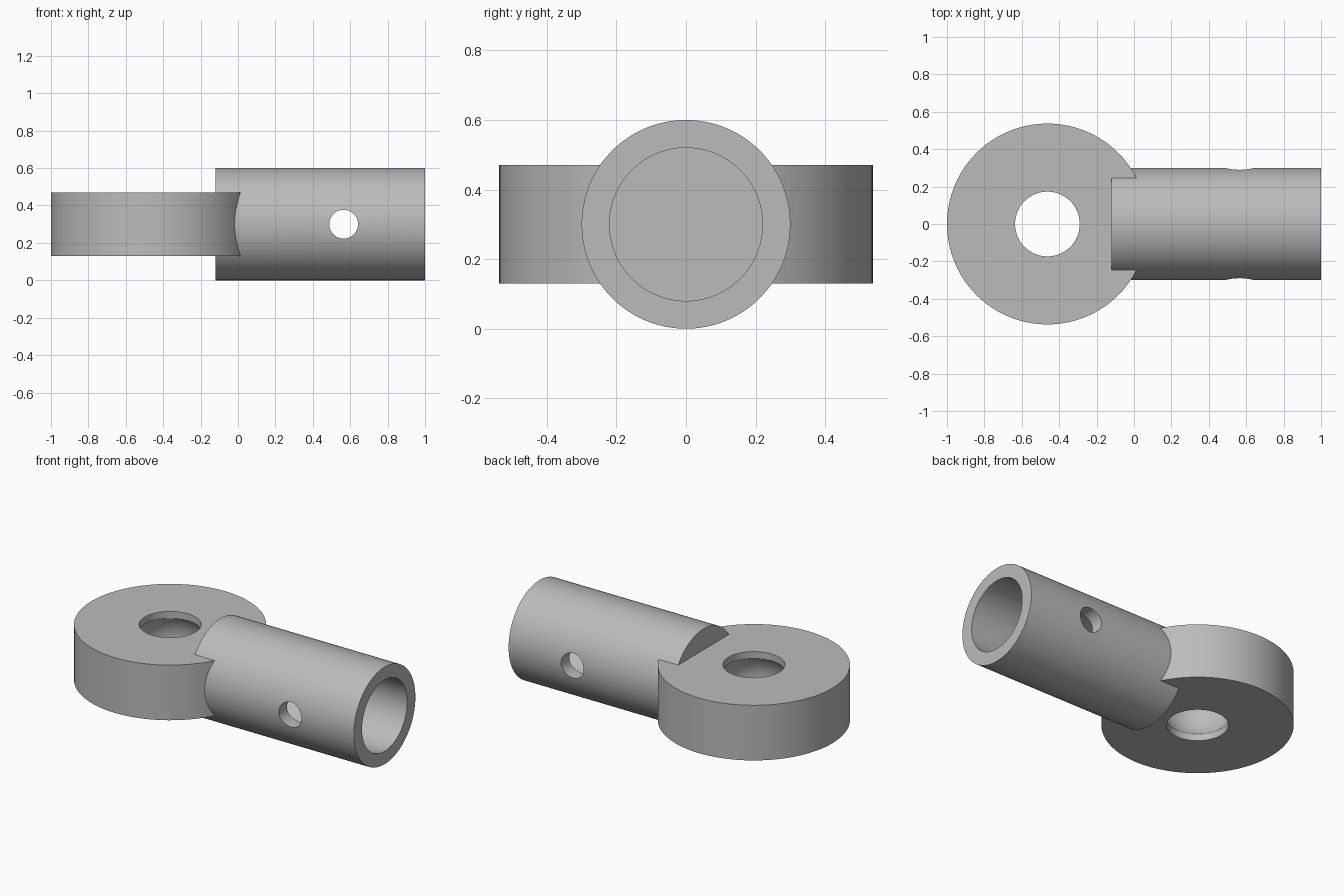
import bpy, math

cube = bpy.data.objects.get("Cube")
if cube:
    bpy.data.objects.remove(cube, do_unlink=True)

steel = bpy.data.materials.new("plain grey")
steel.use_nodes = True
colour = (0.5, 0.5, 0.5, 1)
steel.diffuse_color = colour
steel.node_tree.nodes["Principled BSDF"].inputs["Base Color"].default_value = colour

MID = 0.3        # height of the common axis
EYE_X = -0.463   # centre of the eye
ROT = {"x": (0, math.pi / 2, 0), "y": (math.pi / 2, 0, 0), "z": (0, 0, 0)}


def cylinder(name, axis, radius, length, x, sides=96):
    bpy.ops.mesh.primitive_cylinder_add(vertices=sides, radius=radius, depth=length,
                                        location=(x, 0, MID), rotation=ROT[axis])
    ob = bpy.context.object
    ob.name = name
    ob.data.materials.append(steel)
    return ob


def combine(target, other, operation):
    mod = target.modifiers.new(operation.lower(), "BOOLEAN")
    mod.operation, mod.solver, mod.object = operation, "EXACT", other
    bpy.context.view_layer.objects.active = target
    bpy.ops.object.modifier_apply(modifier=mod.name)
    bpy.data.objects.remove(other, do_unlink=True)


# Flat round eye joined to the socket tube
rod_end = cylinder("eye_and_socket", "z", 0.537, 0.34, EYE_X)
combine(rod_end, cylinder("tube", "x", 0.3, 1.12, 0.44), "UNION")

# Pin hole with a rounded seat inside the eye
combine(rod_end, cylinder("pin_hole", "z", 0.173, 1, EYE_X), "DIFFERENCE")
bpy.ops.mesh.primitive_uv_sphere_add(segments=96, ring_count=48, radius=0.215,
                                     location=(EYE_X, 0, MID))
seat = bpy.context.object
seat.data.materials.append(steel)
combine(rod_end, seat, "DIFFERENCE")

# Blind bore in the tube and the cross hole through its walls
combine(rod_end, cylinder("bore", "x", 0.22, 1.0, 0.63), "DIFFERENCE")
combine(rod_end, cylinder("cross_hole", "y", 0.077, 1, 0.565, 64), "DIFFERENCE")

bpy.ops.object.select_all(action="DESELECT")
rod_end.select_set(True)
bpy.context.view_layer.objects.active = rod_end
bpy.ops.object.shade_smooth_by_angle(angle=math.radians(30))
